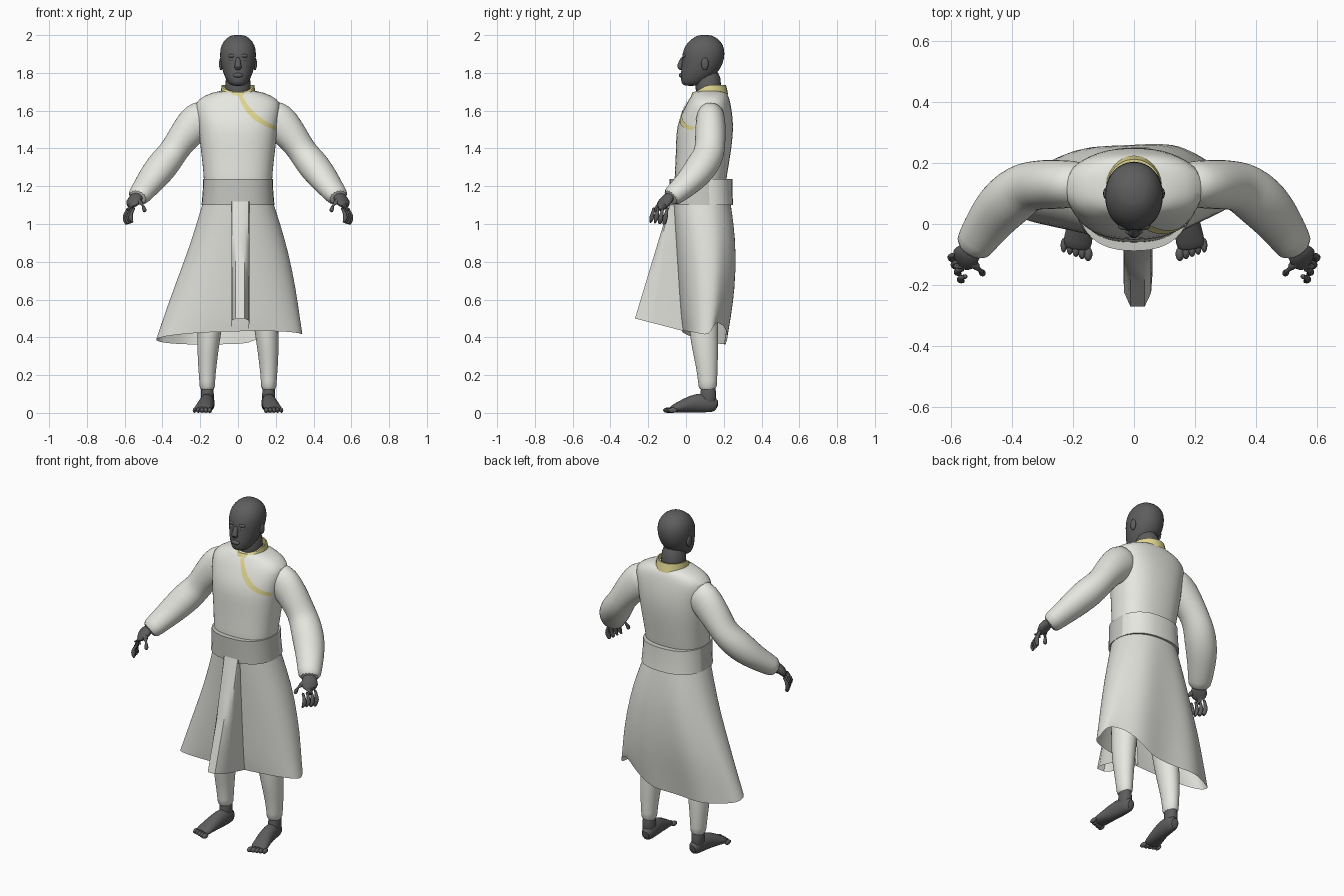
import bpy, bmesh
from math import sin, cos, pi, radians, copysign
from mathutils import Vector
from mathutils.bvhtree import BVHTree

cube = bpy.data.objects.get("Cube")
if cube:
    bpy.data.objects.remove(cube)


def material(name, rgb):
    m = bpy.data.materials.new(name)
    m.use_nodes = True
    col = (*rgb, 1)
    m.diffuse_color = col
    m.node_tree.nodes["Principled BSDF"].inputs["Base Color"].default_value = col
    return m


SKIN = material("dark grey skin", (.11, .11, .11))
ROBE = material("off white cloth", (.8, .8, .75))
SKIRT = material("pale grey cloth", (.74, .74, .7))
SASH = material("grey sash cloth", (.58, .58, .55))
TRIM = material("yellow trim", (.74, .67, .28))
EYE = material("eye white", (.7, .7, .7))


def finish(name, bm, mat, mirror=False, subsurf=0, angle=50):
    bmesh.ops.recalc_face_normals(bm, faces=bm.faces)
    me = bpy.data.meshes.new(name)
    bm.to_mesh(me)
    bm.free()
    me.shade_smooth()
    me.set_sharp_from_angle(angle=radians(angle))
    me.materials.append(mat)
    ob = bpy.data.objects.new(name, me)
    bpy.context.scene.collection.objects.link(ob)
    if mirror:
        ob.modifiers.new("Mirror", 'MIRROR').use_mirror_merge = False
    if subsurf:
        s = ob.modifiers.new("Subdivision", 'SUBSURF')
        s.levels = s.render_levels = subsurf
    return ob


def skin_rings(rings, cap=True, closed=True):
    bm = bmesh.new()
    loops = [[bm.verts.new(p) for p in r] for r in rings]
    n = len(loops[0])
    for a, b in zip(loops, loops[1:]):
        for i in range(n if closed else n - 1):
            j = (i + 1) % n
            bm.faces.new((a[i], a[j], b[j], b[i]))
    if cap:
        bm.faces.new(loops[0])
        bm.faces.new(loops[-1])
    return bm


def power(v, e):
    return copysign(abs(v) ** (2 / e), v)


def body_rings(rows, n=24, e=2.4):
    """Each row: height, front y, back y, half width, centre x."""
    out = []
    for z, y0, y1, hw, cx in rows:
        out.append([Vector((cx + hw * power(cos(t), e),
                            (y0 + y1) / 2 + (y1 - y0) / 2 * power(sin(t), e), z))
                    for t in (2 * pi * i / n for i in range(n))])
    return out


def tube(name, pts, mat, n=12, subsurf=1, mirror=True):
    """Each point: x, y, z, sideways radius, other radius."""
    c = [Vector(p[:3]) for p in pts]
    rings = []
    for i, p in enumerate(pts):
        d = (c[min(i + 1, len(c) - 1)] - c[max(i - 1, 0)]).normalized()
        up = Vector((0, 1, 0)) if abs(d.z) > .85 else Vector((0, 0, 1))
        side = d.cross(up).normalized()
        other = side.cross(d)
        rings.append([c[i] + side * p[3] * cos(t) + other * p[4] * sin(t)
                      for t in (2 * pi * k / n for k in range(n))])
    return finish(name, skin_rings(rings), mat, mirror, subsurf)


def ball(name, loc, size, mat, mirror=True):
    bm = bmesh.new()
    bmesh.ops.create_uvsphere(bm, u_segments=14, v_segments=8, radius=1)
    bmesh.ops.scale(bm, vec=size, verts=bm.verts)
    bmesh.ops.translate(bm, vec=loc, verts=bm.verts)
    return finish(name, bm, mat, mirror)


# Head, neck and face
finish("head", skin_rings(body_rings([
    (1.73, -.012, .06, .035, 0), (1.75, -.028, .11, .056, 0),
    (1.8, -.028, .17, .08, 0), (1.85, -.022, .197, .092, 0),
    (1.9, -.022, .207, .098, 0), (1.95, -.004, .2, .09, 0),
    (1.985, .035, .165, .062, 0), (2.002, .07, .13, .03, 0)], e=2.1)),
    SKIN, subsurf=1)
tube("neck", [(0, .12, 1.64, .075, .07), (0, .12, 1.72, .07, .07),
              (0, .11, 1.82, .068, .075)], SKIN, mirror=False)
tube("nose", [(0, -.012, 1.885, .011, .012), (0, -.026, 1.855, .014, .014),
              (0, -.036, 1.832, .021, .017), (0, -.022, 1.816, .016, .01)],
     SKIN, mirror=False)
ball("lips", (0, -.026, 1.787), (.028, .012, .012), SKIN, False)
ball("brow", (.03, -.008, 1.89), (.023, .012, .01), SKIN)
ball("ear", (.09, .1, 1.848), (.011, .02, .034), SKIN)
ball("eye", (.034, -.01, 1.872), (.013, .008, .005), EYE)

# Tunic body
torso = finish("tunic", skin_rings(body_rings([
    (1.13, -.06, .2, .18, 0), (1.22, -.064, .212, .18, 0),
    (1.33, -.056, .23, .19, 0), (1.43, -.054, .246, .203, 0),
    (1.52, -.05, .252, .212, 0), (1.59, -.02, .245, .225, 0),
    (1.645, .005, .235, .23, 0), (1.68, .03, .225, .18, 0),
    (1.71, .045, .205, .1, 0)])), ROBE, subsurf=1)

# Sleeves with a loose fold at the elbow
tube("sleeve", [(.14, .13, 1.6, .07, .08), (.21, .13, 1.55, .08, .105),
                (.265, .13, 1.49, .083, .092), (.315, .128, 1.425, .082, .08),
                (.35, .122, 1.37, .085, .078), (.39, .095, 1.322, .09, .085),
                (.435, .055, 1.265, .088, .08), (.475, .005, 1.212, .078, .068),
                (.515, -.055, 1.16, .066, .058), (.535, -.088, 1.135, .06, .052)],
     ROBE, n=16)

# Hands
tube("palm", [(.53, -.08, 1.155, .036, .028), (.545, -.102, 1.13, .045, .026),
              (.565, -.124, 1.1, .053, .025), (.577, -.137, 1.065, .05, .021)], SKIN)
for i in range(4):
    y = -.098 - .024 * i
    x = .594 - .01 * i
    tube(f"finger_{i + 1}", [(x - .018, y, 1.09, .016, .016),
                             (x + .007, y - .008, 1.05, .0155, .0155),
                             (x + .002, y - .015, 1.018, .014, .014),
                             (x - .008, y - .018, .995 + .004 * i, .011, .011)],
         SKIN, n=8)
tube("thumb", [(.545, -.11, 1.13, .02, .02), (.512, -.142, 1.115, .018, .018),
               (.499, -.157, 1.09, .015, .015), (.492, -.165, 1.06, .011, .011)],
     SKIN, n=8)

# Trouser legs and feet
tube("trouser_leg", [(.1, .09, 1.0, .09, .1), (.115, .085, .75, .09, .095),
                     (.145, .09, .5, .068, .08), (.157, .098, .37, .06, .074),
                     (.163, .11, .26, .051, .06), (.163, .115, .16, .041, .05),
                     (.162, .115, .115, .043, .05)], ROBE, n=16)
tube("ankle", [(.162, .118, .17, .034, .04), (.162, .118, .09, .036, .044),
               (.162, .115, .03, .036, .045)], SKIN)
tube("foot", [(.155, .17, .035, .026, .03), (.158, .13, .05, .038, .05),
              (.163, .06, .055, .041, .055), (.175, -.01, .038, .046, .038),
              (.185, -.06, .024, .05, .023), (.188, -.085, .018, .044, .016)],
     SKIN)
for i in range(5):
    ball(f"toe_{i + 1}", (.15 + .02 * i, -.098 + .007 * i, .014),
         (.014 - .001 * i, .024, .014), SKIN)

# Sash: darker wrap in front, tunic cloth behind
sash = finish("sash", skin_rings(body_rings([
    (1.1, -.083, .25, .193, 0), (1.17, -.085, .245, .187, 0),
    (1.238, -.088, .245, .184, 0)], n=32)), SASH)
sash.data.materials.append(ROBE)
for f in sash.data.polygons:
    f.material_index = int(f.center.y > .12)

# Flared skirt with soft folds, skewed sideways and with an uneven hem
rows = body_rings([(1.12, -.07, .235, .185, 0), (1.0, -.062, .255, .222, .002),
                   (.85, -.052, .268, .268, 0), (.65, -.04, .26, .326, -.018),
                   (.5, -.03, .235, .362, -.034), (.4, -.02, .215, .387, -.046)],
                  n=40, e=2.2)
for k, ring in enumerate(rows):
    for i, p in enumerate(ring):
        t = 2 * pi * i / len(ring)
        back = max(0, sin(t))
        p.x += .006 * k * sin(t)
        p.y += .003 * k * sin(6 * t + 1) * back
        if k == len(rows) - 1:
            p.z += .015 * cos(t) - .035 * back + .03 * max(0, -sin(t))
            p.z += .09 * max(0, cos(2.5 * (t - .75))) if t < 1.35 else 0
finish("skirt", skin_rings(rows, cap=False), SKIRT, subsurf=1)

# Front fold that swings forward from the sash
fold = []
for k in range(6):
    s = k / 5
    yf, yb = -.083 - .187 * s, -.05 + .05 * s
    outline = [(-.03, yb), (-.035, yf + .1 * s), (-.032, yf + .045 * s),
               (-.012, yf), (.035, yf), (.056, yf + .045 * s),
               (.06, yf + .1 * s), (.055, yb)]
    fold.append([Vector((x, y, 1.12 - .62 * s - .07 * s * (y - yf) / (yb - yf)))
                 for x, y in outline])
finish("front_fold", skin_rings(fold, cap=False, closed=False), SKIRT, angle=40)

# Standing collar, low and narrow at the front
collar = body_rings([(1.685, .026, .224, .093, 0), (1.735, .036, .212, .087, 0),
                     (1.735, .046, .204, .08, 0), (1.685, .036, .212, .084, 0)], e=2)
for ring in collar:
    for p in ring:
        drop = .036 if p.z > 1.71 else .006
        p.z -= drop * min(1, max(0, (.11 - p.y) / .06))
finish("collar", skin_rings(collar, cap=False), TRIM)

# Curved closure band laid on the chest
tree = BVHTree.FromObject(torso, bpy.context.evaluated_depsgraph_get())
a, b, c, d = [Vector(p) for p in ((.008, 1.69), (.05, 1.585), (.1, 1.55), (.2, 1.505))]
band = []
for k in range(25):
    s = k / 24
    q = a * (1 - s)**3 + b * 3 * s * (1 - s)**2 + c * 3 * s * s * (1 - s) + d * s**3
    tan = (b - a) * (1 - s)**2 + (c - b) * 2 * s * (1 - s) + (d - c) * s * s
    nor = Vector((-tan.y, tan.x)).normalized()
    row = []
    for w in (-1, 0, 1):
        u = q + nor * w * (.009 + .006 * sin(pi * s))
        hit = tree.ray_cast(Vector((u.x, -1, u.y)), Vector((0, 1, 0)))
        y = hit[0].y if hit[0] else .05
        row.append(Vector((u.x, y - .006, u.y)))
    band.append(row)
finish("closure_band", skin_rings(band, cap=False, closed=False), TRIM)
